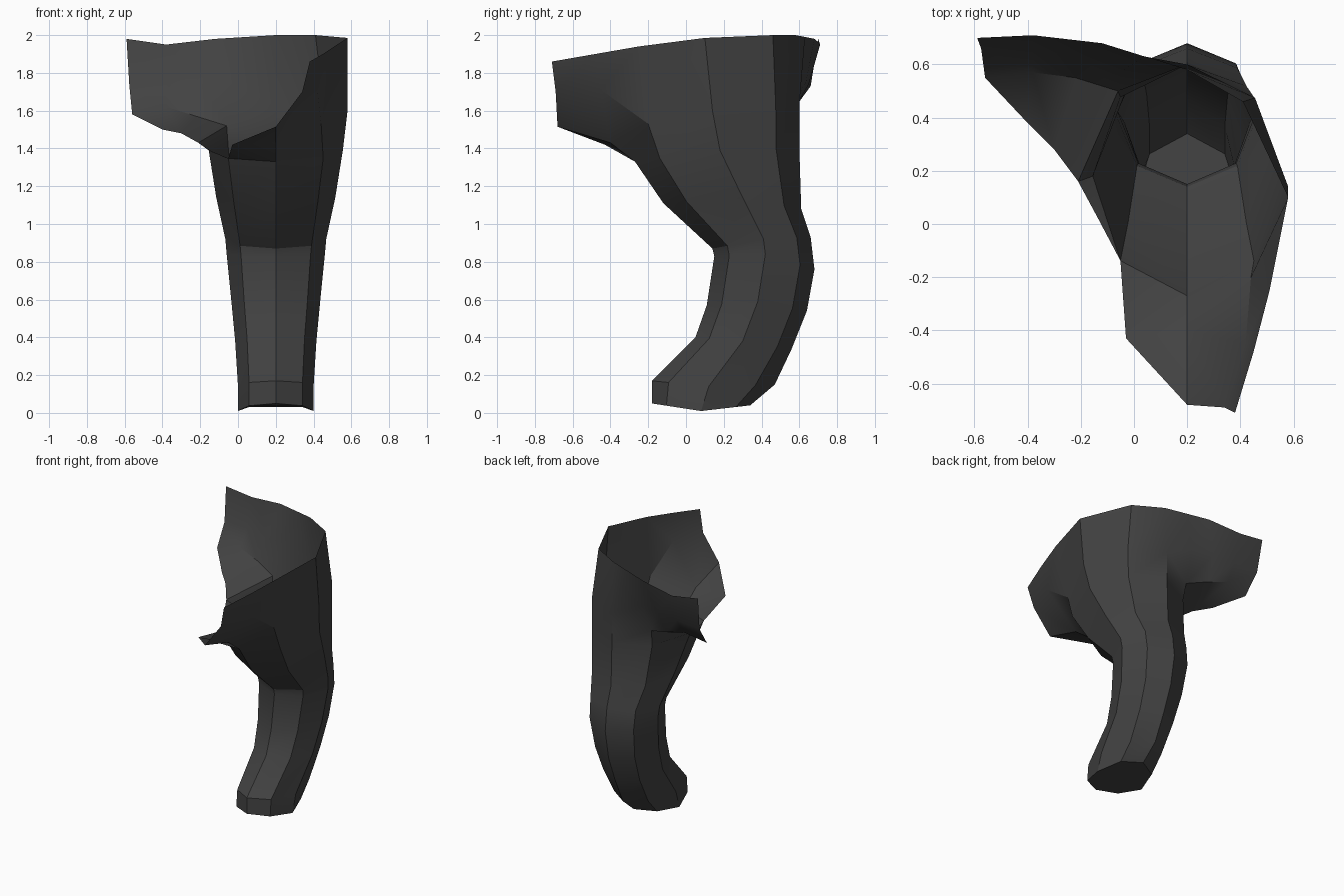
import bpy, bmesh, math

cube = bpy.data.objects.get("Cube")
if cube:
    bpy.data.objects.remove(cube, do_unlink=True)

# One dark grey for the whole shell
grey = bpy.data.materials.new("dark_grey")
grey.use_nodes = True
colour = (0.055, 0.055, 0.055, 1)
grey.diffuse_color = colour
grey.node_tree.nodes["Principled BSDF"].inputs["Base Color"].default_value = colour

bm = bmesh.new()


def points(*coords):
    return [bm.verts.new(c) for c in coords]


def face(*corners):
    return bm.faces.new(corners)


def bridge(lower, upper):
    for i in range(len(lower) - 1):
        face(lower[i], lower[i + 1], upper[i + 1], upper[i])


def ring(front, side, back, half_width):
    """Eight-sided section bent through its front, side and back (y, z)."""
    verts = []
    for k in range(8):
        s, c = math.sin(k * math.pi / 4), math.cos(k * math.pi / 4)
        end = front if c > 0 else back
        y, z = (side[i] + (end[i] - side[i]) * abs(c) for i in (0, 1))
        verts.append(bm.verts.new((0.2 + half_width * s, y, z)))
    return verts


# Lower leg tube, from the sole to the top of the thigh
rings = [
    ring((-.18, .05), (.08, .01), (.34, .04), .2),
    ring((-.18, .17), (.12, .14), (.47, .15), .2),
    ring((.05, .4), (.3, .38), (.56, .34), .215),
    ring((.11, .57), (.38, .59), (.64, .54), .235),
    ring((.15, .83), (.42, .84), (.68, .76), .26),
    ring((.14, .87), (.41, .92), (.66, .93), .267),
    ring((-.12, 1.11), (.3, 1.14), (.61, 1.08), .315),
    ring((-.27, 1.33), (.18, 1.39), (.6, 1.4), .355),
]
sole = face(*rings[0])
for low, high in zip(rings, rings[1:]):
    bridge(low + low[:1], high + high[:1])
front, front_out, out, back_out, back, back_in, inner, front_in = rings[-1]

# Hip band: outer side, then back
hip = points((.44, -.2, 1.53), (.58, .14, 1.6), (.455, .475, 1.62),
             (.2, .6, 1.63))

# Rear wing: lower edge, lower row and upper row
edge = points((-.21, .16, 1.43), (-.3, .28, 1.48), (-.4, .38, 1.5))
corner, notch = points((-.56, .55, 1.58), (-.14, .03, 1.385))
low_row = points((-.06, .5, 1.52), (-.22, .55, 1.57), (-.38, .57, 1.62))
high_row = points((-.04, .58, 1.75), (-.2, .635, 1.75),
                  (-.38, .65, 1.74), (-.575, .66, 1.73))
bridge([front_out, out, back_out, back, back_in], hip + low_row[:1])
bridge(edge, low_row)
face(edge[-1], corner, low_row[-1])
bridge(low_row + [corner], high_row)
face(back_in, inner, edge[0], low_row[0])
face(inner, notch, edge[0])
face(front_in, notch, inner)

# Front flap
tip, fold, lip, lip_mid, flap_side = points(
    (-.03, -.43, 1.42), (.2, -.4, 1.43), (.2, -.68, 1.515),
    (.34, -.69, 1.7), (.42, -.45, 1.71))
face(front_in, front, tip)
face(front, fold, tip)
face(tip, fold, lip)
face(front, front_out, hip[0], fold)
face(fold, hip[0], flap_side)
face(fold, flap_side, lip_mid, lip)

# Upper rim, from the flap round the back to the wing
rim = points((.38, -.71, 1.86), (.45, -.48, 1.9), (.51, -.25, 1.94),
             (.58, .1, 1.985), (.41, .46, 2), (.2, .58, 2))
wing_rim = points((.04, .63, 1.99), (-.12, .68, 1.98),
                  (-.38, .71, 1.95), (-.59, .7, 1.98))
bridge([lip_mid, flap_side] + hip, rim)
face(hip[-1], low_row[0], high_row[0])
face(hip[-1], high_row[0], wing_rim[0], rim[-1])
bridge(high_row, wing_rim)

# Face the shell outwards
bmesh.ops.recalc_face_normals(bm, faces=bm.faces[:])
if sole.normal.z > 0:
    bmesh.ops.reverse_faces(bm, faces=bm.faces[:])

mesh = bpy.data.meshes.new("leg_shell")
bm.to_mesh(mesh)
bm.free()
mesh.materials.append(grey)
leg = bpy.data.objects.new("leg_shell", mesh)
bpy.context.collection.objects.link(leg)
bpy.ops.object.select_all(action="DESELECT")
leg.select_set(True)
bpy.context.view_layer.objects.active = leg
bpy.ops.object.shade_smooth_by_angle(angle=math.radians(30))
